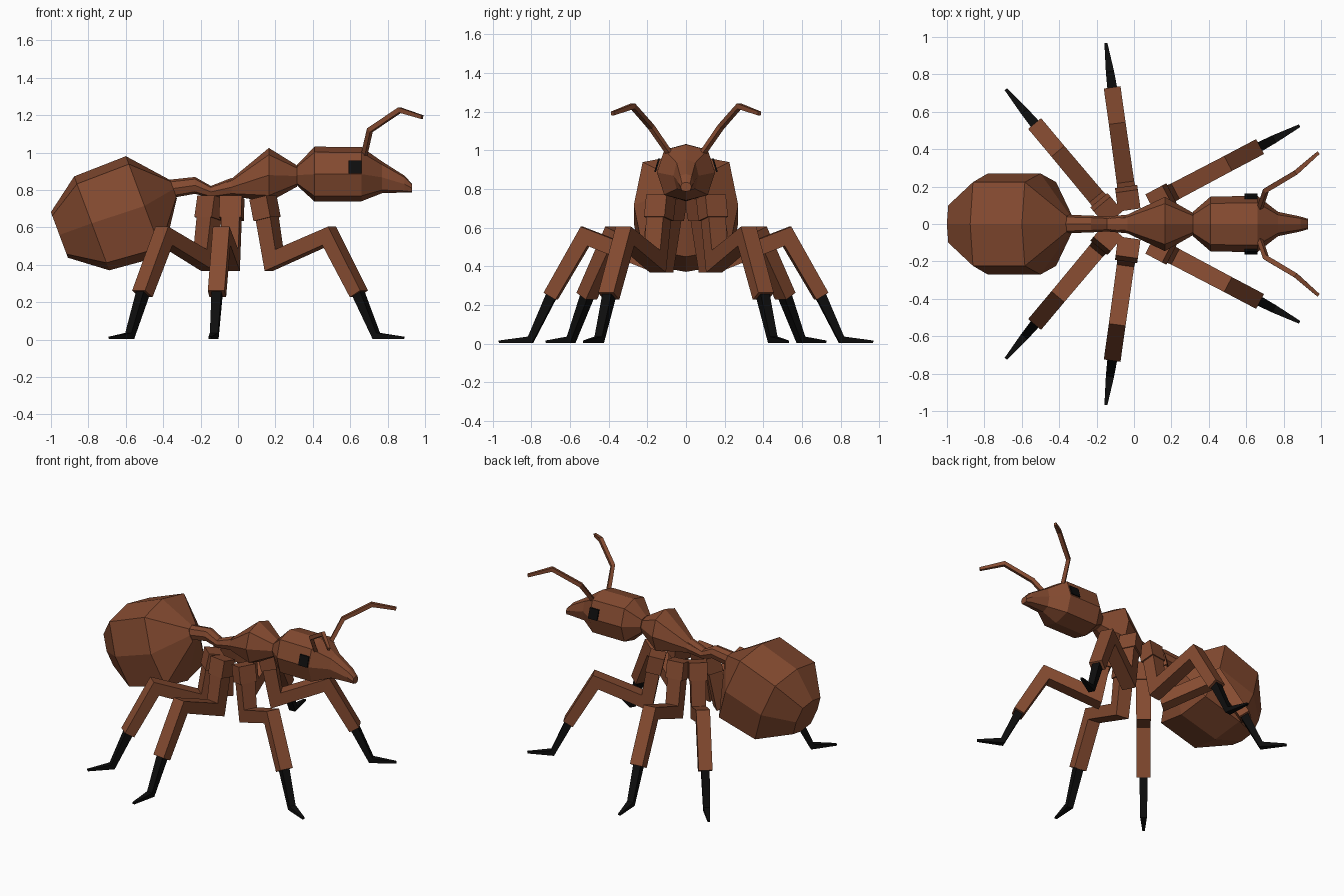
import bpy, bmesh, math
from mathutils import Vector

if "Cube" in bpy.data.objects:
    bpy.data.objects.remove(bpy.data.objects["Cube"])


def material(name, rgb):
    m = bpy.data.materials.new(name)
    m.diffuse_color = (*rgb, 1)
    m.use_nodes = True
    m.node_tree.nodes["Principled BSDF"].inputs["Base Color"].default_value = m.diffuse_color
    return m


BROWN = material("reddish brown", (0.235, 0.07, 0.03))
BLACK = material("black", (0.004, 0.004, 0.004))


def skin(name, rings, mat, mirror=False):
    """Join rings of points into a closed, flat-faced body."""
    bm = bmesh.new()
    rows = [[bm.verts.new(p) for p in ring] for ring in rings]
    n = len(rows[0])
    for a, b in zip(rows, rows[1:]):
        for i in range(n):
            j = (i + 1) % n
            bm.faces.new((a[i], a[j], b[j], b[i]))
    bm.faces.new(rows[0])
    bm.faces.new(rows[-1])
    bmesh.ops.recalc_face_normals(bm, faces=bm.faces)
    me = bpy.data.meshes.new(name)
    bm.to_mesh(me)
    bm.free()
    me.materials.append(mat)
    ob = bpy.data.objects.new(name, me)
    bpy.context.collection.objects.link(ob)
    if mirror:
        mod = ob.modifiers.new("mirror", "MIRROR")
        mod.use_axis = (False, True, False)
        mod.use_clip = False
        mod.use_mirror_merge = False
    return ob


def body(name, stations, dy, dz, tilt=0):
    """Eight-sided loft along x; each station is x, z, half width, half height."""
    shape = [(0, 1), (dy, dz), (1, 0), (dy, -dz), (0, -1), (-dy, -dz), (-1, 0), (-dy, dz)]
    s, c = math.sin(tilt), math.cos(tilt)
    rings = [[(x - s * b * hz, a * hy, z + c * b * hz) for a, b in shape]
             for x, z, hy, hz in stations]
    return skin(name, rings, BROWN)


def beam(name, path, sizes, side, mat):
    """Square bar with mitred bends; sizes are half width, half thickness."""
    pts = [Vector(p) for p in path]
    side = Vector(side).normalized()
    rings = []
    for i, p in enumerate(pts):
        d1 = (p - pts[max(i - 1, 0)]).normalized()
        d2 = (pts[min(i + 1, len(pts) - 1)] - p).normalized()
        t = (d1 + d2).normalized()
        nrm = side.cross(t).normalized()
        w, h = sizes[i]
        h /= max(0.5, t.dot(d2 if d2.length > 0 else d1))
        ring = [p + side * w * a + nrm * h * b
                for a, b in ((-1, -1), (1, -1), (1, 1), (-1, 1))]
        rings.append([(q.x, q.y, max(q.z, 0)) for q in ring])
    return skin(name, rings, mat, True)


# Abdomen, drooping backwards
body("abdomen", [(-0.345, 0.805, 0.05, 0.052), (-0.50, 0.715, 0.27, 0.284),
                 (-0.782, 0.622, 0.27, 0.268), (-0.955, 0.56, 0.12, 0.13)],
     0.83, 0.84, math.radians(20.5))

# Narrow waist and thorax
body("waist", [(-0.37, 0.805, 0.05, 0.05), (-0.23, 0.825, 0.045, 0.045),
               (-0.145, 0.79, 0.04, 0.032), (-0.035, 0.82, 0.045, 0.045)], 0.75, 0.75)
body("thorax", [(-0.145, 0.79, 0.04, 0.032), (-0.035, 0.815, 0.05, 0.045),
                (0.165, 0.88, 0.145, 0.145), (0.315, 0.875, 0.06, 0.057)], 0.75, 0.75)

# Head with tapering snout
body("head", [(0.315, 0.88, 0.065, 0.055), (0.41, 0.885, 0.147, 0.147),
              (0.66, 0.885, 0.15, 0.145), (0.77, 0.868, 0.065, 0.085),
              (0.89, 0.832, 0.04, 0.045), (0.93, 0.81, 0.028, 0.024)], 0.75, 0.8)

# Eyes: thin plates lying on the upper cheeks
eye_rings = [[(x, 0.144 - (z - 0.925) * 0.3 + off, z)
              for x, z in ((0.59, 0.888), (0.66, 0.888), (0.66, 0.957), (0.59, 0.957))]
             for off in (0.0, 0.009)]
skin("eyes", eye_rings, BLACK, True)

# Antennae
beam("antennae", [(0.675, 0.09, 0.99), (0.705, 0.18, 1.12), (0.865, 0.275, 1.228), (0.985, 0.38, 1.19)],
     [(0.013, 0.013)] * 3 + [(0.009, 0.010)], (0.55, -0.83, 0), BROWN)

# Three leg pairs: same profile turned to different directions
for name, x0, y0, deg in (("front", 0.16, 0.143, 27.8), ("middle", -0.036, 0.155, 98),
                          ("back", -0.158, 0.092, 130)):
    a = math.radians(deg)
    side = (-math.sin(a), math.cos(a), 0)

    def place(profile):
        return [(x0 + u * math.cos(a), y0 + u * math.sin(a), z) for u, z in profile]

    beam(name + "_hips", place([(-0.03, 0.76), (-0.005, 0.645)]), [(0.06, 0.052)] * 2, side, BROWN)
    beam(name + "_legs", place([(-0.01, 0.68), (0.037, 0.425), (0.37, 0.555), (0.55, 0.245)]),
         [(0.05, 0.045), (0.047, 0.042), (0.045, 0.04), (0.045, 0.036)], side, BROWN)
    beam(name + "_feet", place([(0.54, 0.26), (0.655, 0.02), (0.82, 0.01)]),
         [(0.027, 0.027), (0.022, 0.017), (0.008, 0.006)], side, BLACK)
